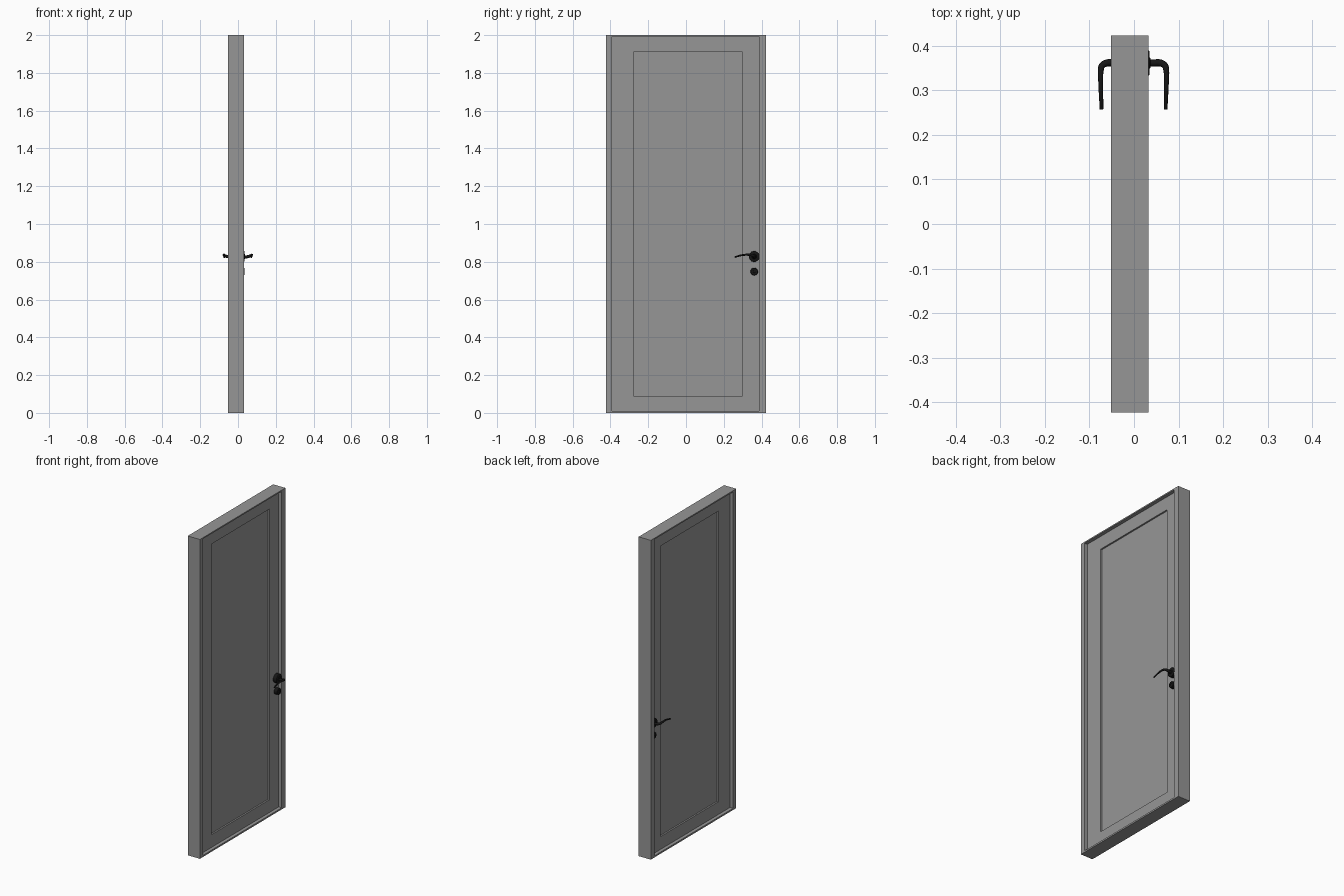
import bpy, bmesh, math

if "Cube" in bpy.data.objects:
    bpy.data.objects.remove(bpy.data.objects["Cube"])

CX, HALF = -0.010, 0.0205   # middle plane and half thickness of the leaf
HX = -0.001                 # middle plane of the handle set
HY, HZ = 0.361, 0.828       # lever pivot


def material(name, v):
    m = bpy.data.materials.new(name)
    m.diffuse_color = (v, v, v, 1)
    m.use_nodes = True
    m.node_tree.nodes["Principled BSDF"].inputs["Base Color"].default_value = m.diffuse_color
    return m


black = material("black_metal", 0.008)
grey = material("dark_grey_paint", 0.305)


def finish(name, bm, mat, smooth=False):
    bmesh.ops.recalc_face_normals(bm, faces=bm.faces)
    me = bpy.data.meshes.new(name)
    bm.to_mesh(me)
    bm.free()
    me.materials.append(mat)
    ob = bpy.data.objects.new(name, me)
    bpy.context.collection.objects.link(ob)
    if smooth:
        bpy.ops.object.select_all(action='DESELECT')
        ob.select_set(True)
        bpy.context.view_layer.objects.active = ob
        bpy.ops.object.shade_smooth_by_angle(angle=math.radians(40))
    return ob


def bridge(bm, p, q):
    n = len(p)
    for i in range(n):
        j = (i + 1) % n
        bm.faces.new((p[i], p[j], q[j], q[i]))


def ring(name, outer, inner, x0, x1):
    """Rectangular ring in the y-z plane, from x0 to x1; rects are y0, y1, z0, z1."""
    bm = bmesh.new()
    loops = []
    for (a, b, c, d), x in ((outer, x0), (outer, x1), (inner, x1), (inner, x0)):
        loops.append([bm.verts.new((x, y, z)) for y, z in ((a, c), (b, c), (b, d), (a, d))])
    for k in range(4):
        bridge(bm, loops[k], loops[(k + 1) % 4])
    return finish(name, bm, grey)


def slab(name, rect, x0, x1):
    a, b, c, d = rect
    bm = bmesh.new()
    bmesh.ops.create_cube(bm, size=1)
    bmesh.ops.scale(bm, vec=(x1 - x0, b - a, d - c), verts=bm.verts)
    bmesh.ops.translate(bm, vec=((x0 + x1) / 2, (a + b) / 2, (c + d) / 2), verts=bm.verts)
    return finish(name, bm, grey)


def turned(name, profile, s, z):
    """Lathe an (x offset, radius) profile around the x direction on side s."""
    bm = bmesh.new()
    n = 32
    rows = [[bm.verts.new((HX + s * h,
                           HY + r * math.cos(2 * math.pi * i / n),
                           z + r * math.sin(2 * math.pi * i / n))) for i in range(n)]
            for h, r in profile]
    for p, q in zip(rows, rows[1:]):
        bridge(bm, p, q)
    bm.faces.new(rows[0])
    bm.faces.new(rows[-1])
    return finish(name, bm, black, True)


def lever(name, s):
    """Tapered, arched lever; points are x, y, z offsets and radius."""
    pts = [(0.032, 0, -.003, .008), (0.045, 0, -.002, .008), (0.060, 0, .001, .008),
           (0.0705, -.006, .005, .0074), (0.0735, -.018, .008, .0064),
           (0.0738, -.036, .0095, .0055), (0.0735, -.058, .008, .005),
           (0.0725, -.082, .003, .0046), (0.072, -.1035, -.004, .0042)]
    cu = bpy.data.curves.new(name, 'CURVE')
    cu.dimensions = '3D'
    cu.bevel_depth = 1
    cu.bevel_resolution = 4
    cu.resolution_u = 5
    cu.use_fill_caps = True
    sp = cu.splines.new('BEZIER')
    sp.bezier_points.add(len(pts) - 1)
    for bp, (x, y, z, r) in zip(sp.bezier_points, pts):
        bp.co = (HX + s * x, HY + y, HZ + z)
        bp.radius = r
        bp.handle_left_type = bp.handle_right_type = 'AUTO'
    tmp = bpy.data.objects.new(name + "_path", cu)
    bpy.context.collection.objects.link(tmp)
    deps = bpy.context.evaluated_depsgraph_get()
    bm = bmesh.new()
    bm.from_mesh(bpy.data.meshes.new_from_object(tmp.evaluated_get(deps)))
    bpy.data.objects.remove(tmp)
    bmesh.ops.remove_doubles(bm, verts=bm.verts, dist=1e-5)
    return finish(name, bm, black, True)


# frame, recessed leaf and sunken panel
OUT = (-0.423, 0.423, 0, 2)
LEAF = (-0.393, 0.387, 0.01, 1.992)
PANEL = (-0.277, 0.298, 0.09, 1.91)
ring("door_frame", OUT, LEAF, -0.052, 0.032)
ring("door_leaf", LEAF, PANEL, CX - HALF, CX + HALF)
slab("door_panel", PANEL, CX - HALF + 0.01, CX + HALF - 0.01)

# handle set on both sides
for s, side in ((1, "inner"), (-1, "outer")):
    base = HALF + s * (CX - HX)      # leaf surface seen from the handle plane
    turned(side + "_rosette", [(base, .0285), (.0335, .0285), (.0355, .026),
                               (.0355, .013), (.0385, .011), (.0385, .007)], s, HZ)
    turned(side + "_key_rosette", [(base, .020), (.0325, .020), (.0345, .018),
                                   (.0345, .007), (.0325, .006)], s, 0.748)
    lever(side + "_lever", s)
